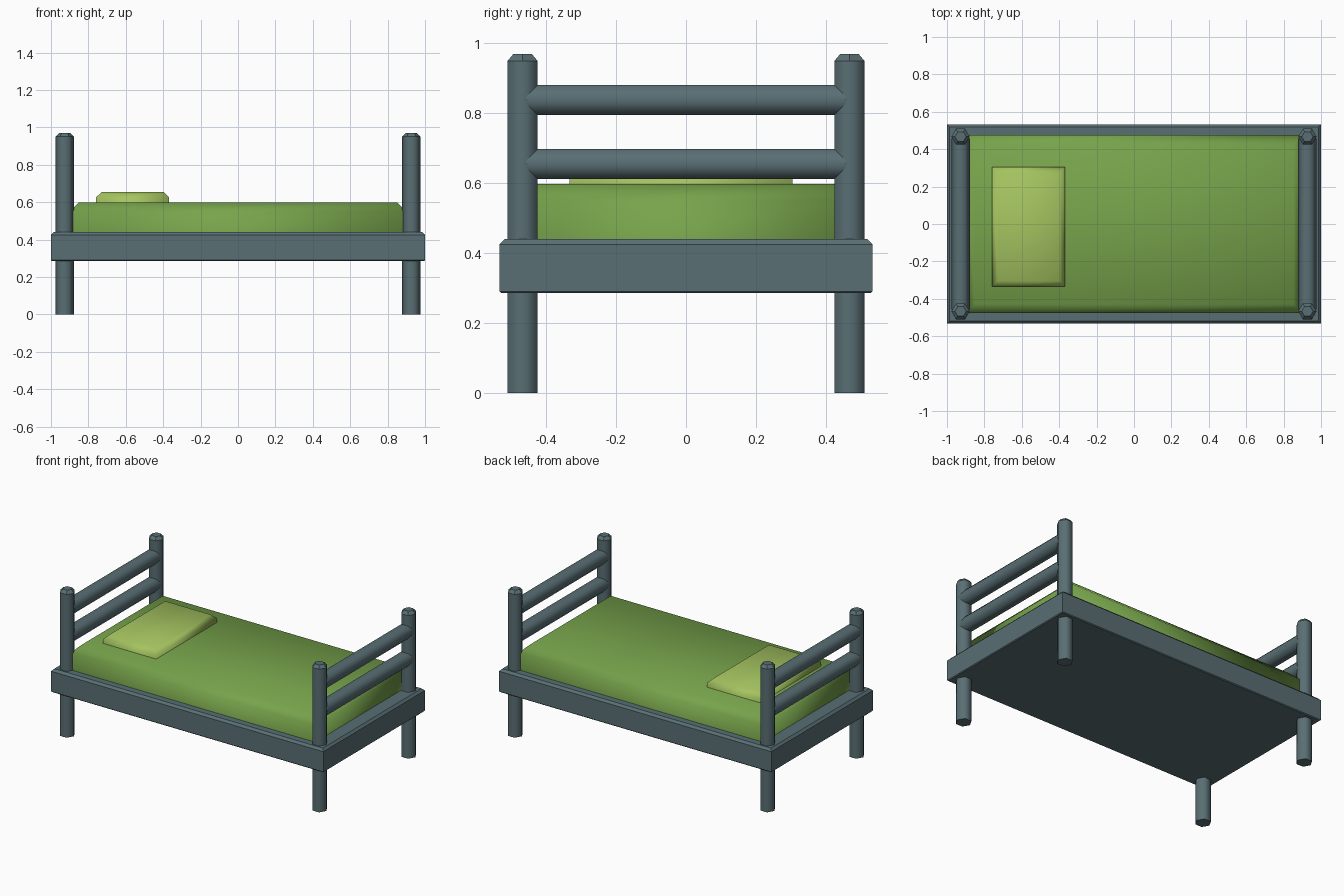
import bpy, bmesh, math
from mathutils import Matrix

if "Cube" in bpy.data.objects:
    bpy.data.objects.remove(bpy.data.objects["Cube"])


def material(name, rgb):
    m = bpy.data.materials.new(name)
    m.diffuse_color = (*rgb, 1)
    m.use_nodes = True
    m.node_tree.nodes["Principled BSDF"].inputs["Base Color"].default_value = m.diffuse_color
    return m


FRAME = material("slate_paint", (0.100, 0.158, 0.174))
GREEN = material("green_fabric", (0.185, 0.370, 0.071))
LIME = material("lime_fabric", (0.376, 0.552, 0.117))


def loft(name, rings, mat, matrix=Matrix(), smooth="none"):
    """Closed solid through rings of (x, y, z) points."""
    bm = bmesh.new()
    vs = [[bm.verts.new(p) for p in ring] for ring in rings]
    n = len(vs[0])
    for k, (a, b) in enumerate(zip(vs, vs[1:])):
        for i in range(n):
            j = (i + 1) % n
            f = bm.faces.new((a[i], a[j], b[j], b[i]))
            f.smooth = smooth == "all" or (smooth == "shaft" and k == 0)
    bm.faces.new(vs[0][::-1])
    top = bm.faces.new(vs[-1])
    top.smooth = smooth == "all"
    bmesh.ops.transform(bm, matrix=matrix, verts=bm.verts)
    bmesh.ops.recalc_face_normals(bm, faces=bm.faces)
    me = bpy.data.meshes.new(name)
    bm.to_mesh(me)
    bm.free()
    me.materials.append(mat)
    ob = bpy.data.objects.new(name, me)
    bpy.context.collection.objects.link(ob)
    return ob


def box(name, hx, hy, levels, mat, cx=0, cy=0, smooth="none"):
    """Box whose outline shrinks by an inset at each (z, inset) level."""
    rings = [[(cx + sx * (hx - d), cy + sy * (hy - d), z)
              for sx, sy in ((-1, -1), (1, -1), (1, 1), (-1, 1))]
             for z, d in levels]
    return loft(name, rings, mat, smooth=smooth)


def hex_bar(name, levels, mat, matrix):
    """Six-sided bar through (z, radius) levels, corners pointing along x."""
    rings = [[(r * math.cos(i * math.pi / 3), r * math.sin(i * math.pi / 3), z)
              for i in range(6)] for z, r in levels]
    return loft(name, rings, mat, matrix, smooth="shaft")


# bed base slab with chamfered rim
box("bed_base", 1.0, 0.533,
    [(0.286, 0.005), (0.291, 0), (0.425, 0), (0.44, 0.014)], FRAME)

# mattress and pillow, softly shaded
box("mattress", 0.90, 0.476, [(0.40, 0), (0.55, 0), (0.598, 0.048)],
    GREEN, smooth="all")
box("pillow", 0.195, 0.319, [(0.57, 0), (0.627, 0), (0.655, 0.03)],
    LIME, cx=-0.563, cy=-0.014, smooth="all")

# corner posts and the two rails at each end
R = 0.049
for sx, end in ((-1, "head"), (1, "foot")):
    x = sx * 0.927
    for sy, side in ((-1, "front"), (1, "back")):
        hex_bar(f"{end}_{side}_post", [(0, R), (0.95, R), (0.97, R - 0.019)],
                FRAME, Matrix.Translation((x, sy * 0.467, 0)))
    for z, level in ((0.655, "lower"), (0.838, "upper")):
        hex_bar(f"{end}_{level}_rail", [(-0.457, R), (0.457, R)], FRAME,
                Matrix.Translation((x, 0, z)) @ Matrix.Rotation(math.pi / 2, 4, 'X'))
